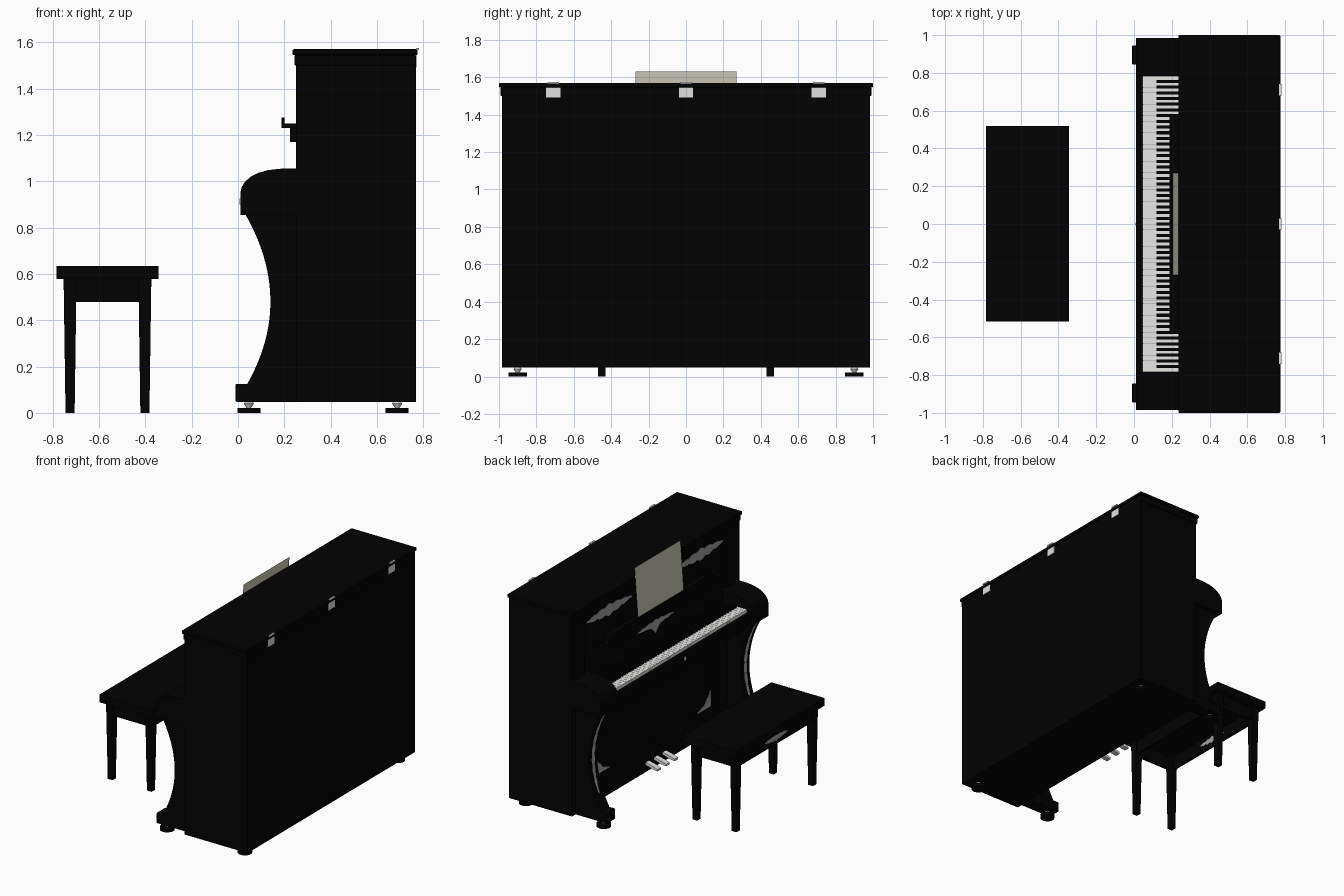
import bpy, bmesh, math

cube = bpy.data.objects.get("Cube")
if cube:
    bpy.data.objects.remove(cube, do_unlink=True)


def material(name, r, g, b):
    m = bpy.data.materials.new(name)
    m.use_nodes = True
    m.diffuse_color = (r, g, b, 1)
    m.node_tree.nodes["Principled BSDF"].inputs["Base Color"].default_value = (r, g, b, 1)
    return m


BLACK = material("black lacquer", 0.0006, 0.0006, 0.0006)
WHITE = material("ivory white", 0.8, 0.8, 0.79)
SILVER = material("silver metal", 0.75, 0.75, 0.75)
INLAY = material("grey inlay", 0.36, 0.36, 0.36)
PAPER = material("paper", 0.62, 0.6, 0.5)


def finish(name, bm, mat, smooth=False, bevel=0):
    bmesh.ops.recalc_face_normals(bm, faces=bm.faces)
    me = bpy.data.meshes.new(name)
    bm.to_mesh(me)
    bm.free()
    me.materials.append(mat)
    ob = bpy.data.objects.new(name, me)
    bpy.context.collection.objects.link(ob)
    if bevel:
        mod = ob.modifiers.new("Bevel", "BEVEL")
        mod.width, mod.segments = bevel, 2
    if smooth:
        bpy.ops.object.select_all(action="DESELECT")
        ob.select_set(True)
        bpy.context.view_layer.objects.active = ob
        bpy.ops.object.shade_smooth_by_angle(angle=math.radians(35))
    return ob


def add_box(bm, x0, x1, y0, y1, z0, z1):
    verts = bmesh.ops.create_cube(bm, size=1)["verts"]
    for v in verts:
        v.co = ((x0 + x1) / 2 + v.co.x * (x1 - x0),
                (y0 + y1) / 2 + v.co.y * (y1 - y0),
                (z0 + z1) / 2 + v.co.z * (z1 - z0))
    return verts


def boxes(name, dims, mat, bevel=0):
    bm = bmesh.new()
    for d in dims:
        add_box(bm, *d)
    return finish(name, bm, mat, bevel=bevel)


def box(name, *d, mat=BLACK, bevel=0):
    return boxes(name, [d], mat, bevel)


def extrude(name, points, offset, mat, smooth=False):
    bm = bmesh.new()
    face = bm.faces.new([bm.verts.new(p) for p in points])
    geom = bmesh.ops.extrude_face_region(bm, geom=[face])["geom"]
    bmesh.ops.translate(bm, vec=offset, verts=[g for g in geom if isinstance(g, bmesh.types.BMVert)])
    return finish(name, bm, mat, smooth)


def side_profile(name, xz, y0, y1, mat=BLACK, smooth=False):
    return extrude(name, [(x, y0, z) for x, z in xz], (0, y1 - y0, 0), mat, smooth)


def inlay(name, x, yc, zc, half, height, drop=0, out=-1):
    """Scalloped leaf plate, widest in the middle, with an optional pendant."""
    def edge(t):
        return height * (1 - abs(t)) ** 0.7 * (0.6 + 0.4 * abs(math.cos(t * 9)))
    ts = [i / 20 - 1 for i in range(41)]
    top = [(yc + t * half, zc + edge(t) + 0.002) for t in ts]
    low = [(yc + t * half, zc - edge(t) - 0.002 - drop * max(0, 1 - abs(t) * 3.5)) for t in reversed(ts)]
    extrude(name, [(x, y, z) for y, z in top + low], (out * 0.003, 0, 0), INLAY)


# Cabinet case and front framing
box("cabinet", 0.27, 0.768, -0.985, 0.985, 0.048, 1.51)
for side, s in (("left", 1), ("right", -1)):
    box(side + "_cabinet_pilaster", 0.25, 0.28, *sorted((s * 0.83, s * 0.985)), 0.048, 1.51)
    box(side + "_lower_stile", 0.255, 0.28, *sorted((s * 0.68, s * 0.83)), 0.048, 0.88)
box("top_rail", 0.25, 0.28, -0.83, 0.83, 1.47, 1.51)
box("upper_panel", 0.256, 0.28, -0.79, 0.79, 1.2, 1.45, bevel=0.004)
box("lower_rail", 0.25, 0.28, -0.83, 0.83, 0.048, 0.2)
box("under_key_rail", 0.255, 0.28, -0.83, 0.83, 0.8, 0.88)
box("lid_moulding", 0.243, 0.769, -0.992, 0.992, 1.5, 1.545, bevel=0.006)
box("lid", 0.235, 0.775, -1, 1, 1.545, 1.57, bevel=0.006)

# Back hinges: a flat leaf below the lid and a small knuckle above it
for i, y in enumerate((-0.71, 0, 0.71)):
    boxes(f"hinge_{i + 1}", [(0.76, 0.771, y - 0.038, y + 0.038, 1.492, 1.546),
                             (0.768, 0.781, y - 0.03, y + 0.03, 1.567, 1.576)], SILVER)


def leg_x(z):
    k = (z - 0.48) / (0.38 if z > 0.48 else 0.355)
    return 0.14 - (0.11 if z > 0.48 else 0.1) * k * k


# Arms, curved legs, toe blocks and feet, for each side
arm = [(0.01, 0.855), (0.01, 0.95), (0.016, 0.975), (0.03, 0.998), (0.055, 1.02), (0.09, 1.037),
       (0.13, 1.048), (0.18, 1.054), (0.26, 1.055), (0.26, 0.855)]
leg_zs = [0.125 + 0.735 * i / 24 for i in range(25)]
leg = [(leg_x(z), z) for z in leg_zs] + [(0.26, 0.86), (0.26, 0.125)]
for side, s in (("left", 1), ("right", -1)):
    side_profile(side + "_arm", arm, s * 0.79, s * 0.985, smooth=True)
    side_profile(side + "_curved_leg", leg, s * 0.845, s * 0.945, smooth=True)
    box(side + "_toe_block", -0.01, 0.26, *sorted((s * 0.845, s * 0.945)), 0.048, 0.125, bevel=0.004)
    # Scalloped inlay following the curve of the leg
    bm = bmesh.new()
    rows = []
    for i in range(41):
        z = 0.23 + 0.61 * i / 40
        w = 0.004 + 0.016 * math.sin(math.pi * i / 40) ** 0.6 * (0.5 + 0.5 * abs(math.cos(i * 0.6)))
        rows.append([bm.verts.new((leg_x(z) - 0.003, s * 0.895 + d, z)) for d in (-w, w)])
    for a, b in zip(rows, rows[1:]):
        bm.faces.new((a[0], b[0], b[1], a[1]))
    finish(side + "_leg_inlay", bm, INLAY)
    for end, x in (("front", 0.047), ("back", 0.687)):
        for part, r1, r2, z0, z1, mat in (("foot", 0.05, 0.05, 0, 0.022, BLACK),
                                          ("foot_stem", 0.01, 0.022, 0.022, 0.04, WHITE),
                                          ("foot_collar", 0.022, 0.016, 0.04, 0.048, WHITE)):
            bm = bmesh.new()
            bmesh.ops.create_cone(bm, cap_ends=True, segments=24, radius1=r1, radius2=r2, depth=z1 - z0)
            bmesh.ops.translate(bm, vec=(x, s * 0.9, (z0 + z1) / 2), verts=bm.verts)
            finish(f"{side}_{end}_{part}", bm, mat, smooth=True)
    # Corner inlay on the lower panel
    tri = [(0.67, 0.235), (0.67, 0.35), (0.645, 0.31), (0.625, 0.3), (0.6, 0.265), (0.565, 0.255), (0.51, 0.235)]
    extrude(side + "_corner_inlay", [(0.27, s * y, z) for y, z in tri], (-0.005, 0, 0), INLAY)

# Keyboard
box("key_bed", 0.02, 0.27, -0.8, 0.8, 0.86, 0.945)
box("key_slip", 0.01, 0.038, -0.8, 0.8, 0.86, 0.955, bevel=0.004)
box("key_lock", 0.007, 0.012, -0.008, 0.008, 0.9, 0.925, mat=SILVER)
box("key_core", 0.047, 0.25, -0.784, 0.784, 0.94, 0.967, mat=INLAY)
pitch = 1.57 / 52
whites, blacks = [], []
for i in range(52):
    y = 0.785 - i * pitch
    whites.append((0.045, 0.25, y - pitch + 0.0007, y - 0.0007, 0.94, 0.97))
    if i < 51:
        blacks.append((0.118, 0.25, y - pitch - 0.008, y - pitch + 0.008, 0.96, 0.986))
boxes("white_keys", whites, WHITE)
boxes("black_keys", blacks, BLACK)
box("fallboard", 0.252, 0.28, -0.79, 0.79, 0.95, 1.18)

# Music ledge and a single thin sheet leaning on it
ledge = [(0.225, 1.17), (0.225, 1.23), (0.187, 1.23), (0.187, 1.275), (0.2, 1.275), (0.2, 1.25),
         (0.27, 1.25), (0.27, 1.17)]
side_profile("music_ledge", ledge, -0.58, 0.58)
bm = bmesh.new()
bm.faces.new([bm.verts.new(p) for p in ((0.206, 0.27, 1.25), (0.206, -0.27, 1.25),
                                       (0.235, -0.27, 1.632), (0.235, 0.27, 1.632))])
finish("music_sheet", bm, PAPER)

# Front inlays
inlay("left_panel_inlay", 0.257, 0.54, 1.42, 0.27, 0.045)
inlay("right_panel_inlay", 0.257, -0.54, 1.42, 0.27, 0.045)
inlay("fallboard_inlay", 0.253, 0, 1.115, 0.21, 0.025, drop=0.05)

# Pedals
for i, y in enumerate((-0.1, 0, 0.1)):
    side_profile(f"pedal_{i + 1}", [(0.27, 0.12), (0.24, 0.12), (0.19, 0.108), (0.15, 0.095), (0.15, 0.08),
                                    (0.19, 0.085), (0.24, 0.1), (0.27, 0.1)], y - 0.02, y + 0.02, SILVER)

# Bench
box("bench_seat", -0.783, -0.343, -0.515, 0.518, 0.577, 0.635, bevel=0.002)
boxes("bench_apron", [(-0.743, -0.723, -0.45, 0.45, 0.478, 0.58), (-0.403, -0.383, -0.45, 0.45, 0.478, 0.58),
                      (-0.73, -0.4, 0.445, 0.465, 0.478, 0.58), (-0.73, -0.4, -0.465, -0.445, 0.478, 0.58)], BLACK)
bm = bmesh.new()
for x in (-0.725, -0.402):
    for y in (-0.45, 0.45):
        for v in add_box(bm, x - 0.028, x + 0.028, y - 0.028, y + 0.028, 0, 0.58):
            if v.co.z < 0.1:
                v.co.x = x + (v.co.x - x) * 0.7
                v.co.y = y + (v.co.y - y) * 0.7
finish("bench_legs", bm, BLACK)
inlay("bench_outer_inlay", -0.743, 0, 0.53, 0.13, 0.025)
inlay("bench_inner_inlay", -0.723, 0, 0.53, 0.13, 0.025, out=1)
